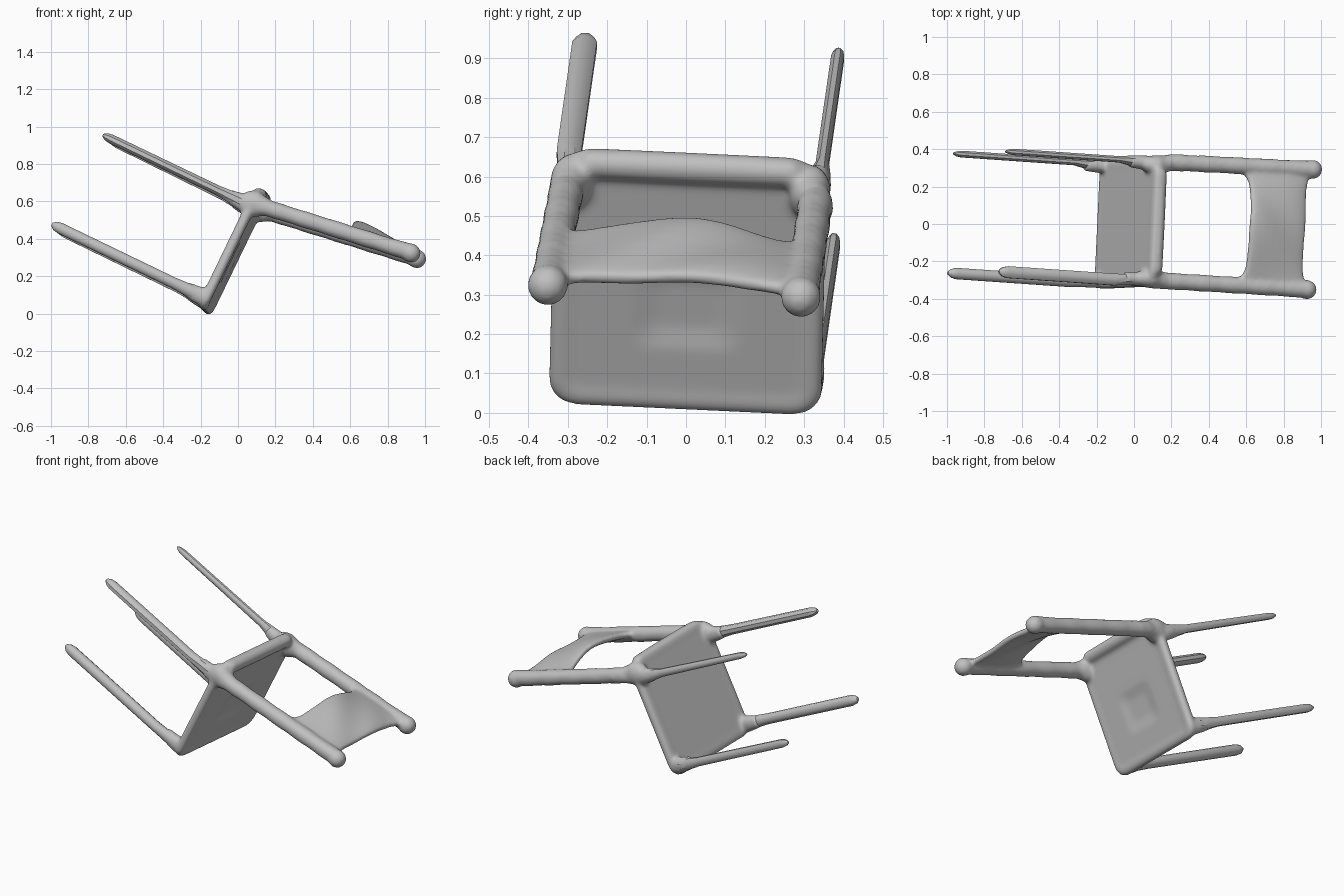
import bpy, bmesh, math
from mathutils import Matrix, Vector

if "Cube" in bpy.data.objects:
    bpy.data.objects.remove(bpy.data.objects["Cube"])

grey = bpy.data.materials.new("plain grey")
grey.diffuse_color = (0.53, 0.53, 0.53, 1)
grey.use_nodes = True
grey.node_tree.nodes["Principled BSDF"].inputs["Base Color"].default_value = grey.diffuse_color

# Tipped-over pose: local X = chair width, Y = seat depth, Z = up the chair
X = Vector((0.0467, 0.9978, -0.0467)).normalized()
Z = Vector((0.899, -0.067, -0.433))
Z = (Z - X * Z.dot(X)).normalized()
Y = Z.cross(X)
POSE = Matrix((X, Y, Z)).transposed().to_4x4()
POSE.translation = (-0.155, 0.0, 0.06)


def finish(name, bm, angle=50):
    bmesh.ops.recalc_face_normals(bm, faces=bm.faces)
    me = bpy.data.meshes.new(name)
    bm.to_mesh(me)
    bm.free()
    ob = bpy.data.objects.new(name, me)
    bpy.context.collection.objects.link(ob)
    ob.matrix_world = POSE
    me.materials.append(grey)
    bpy.ops.object.select_all(action='DESELECT')
    ob.select_set(True)
    bpy.context.view_layer.objects.active = ob
    bpy.ops.object.shade_smooth_by_angle(angle=math.radians(angle))
    return ob


def loft(name, rings, angle=50):
    """Bridge equal-length rings of points and close both ends."""
    bm = bmesh.new()
    loops = [[bm.verts.new(p) for p in ring] for ring in rings]
    n = len(loops[0])
    for a, b in zip(loops, loops[1:]):
        for i in range(n):
            j = (i + 1) % n
            bm.faces.new((a[i], a[j], b[j], b[i]))
    bm.faces.new(loops[0])
    bm.faces.new(loops[-1])
    return finish(name, bm, angle)


def tube(name, sections, sides, angle=50):
    """Sections are (x, y, z, radius x, radius y), stacked along Z."""
    rings = []
    for x, y, z, rx, ry in sections:
        rings.append([(x + rx * math.cos(2 * math.pi * (i + .5) / sides),
                       y + ry * math.sin(2 * math.pi * (i + .5) / sides), z)
                      for i in range(sides)])
    return loft(name, rings, angle)


def rounded_rect(hx, hy, r, cy, z, steps=6):
    pts = []
    for k, (sx, sy) in enumerate(((1, 1), (-1, 1), (-1, -1), (1, -1))):
        q = r * 1.5 if sy > 0 and hx > 0.2 else r
        for i in range(steps + 1):
            a = math.pi / 2 * (k + i / steps)
            pts.append((-0.002 + sx * (hx - q) + q * math.cos(a),
                        cy + sy * (hy - q) + q * math.sin(a), z))
    return pts


# Seat: rounded slab with a shallow dent in its upper face
CY = 0.304
body = [loft("seat", [rounded_rect(*s) for s in (
    (0.29, 0.302, 0.03, CY, -0.030), (0.315, 0.327, 0.045, CY, -0.032),
    (0.337, 0.349, 0.06, CY, -0.027), (0.349, 0.360, 0.07, CY, -0.008),
    (0.347, 0.358, 0.07, CY, 0.010), (0.333, 0.345, 0.06, CY, 0.023),
    (0.315, 0.327, 0.045, CY, 0.025), (0.29, 0.302, 0.03, CY, 0.020),
    (0.14, 0.12, 0.05, 0.24, 0.020), (0.075, 0.06, 0.03, 0.24, 0.009),
    (0.04, 0.03, 0.015, 0.24, 0.009))])]

# Raised bar along the rear edge of the seat
bm = bmesh.new()
bmesh.ops.create_uvsphere(bm, u_segments=16, v_segments=12, radius=0.036)
for v in bm.verts:
    z = v.co.z
    v.co = (z + (0.25 if z > 0.001 else -0.25 if z < -0.001 else 0),
            v.co.x * 1.1 + 0.628, v.co.y + 0.012)
body.append(finish("rear_seat_bar", bm))

# Legs: flared at the seat, tapered to a blunt tip (x at seat, x at tip)
for name, x0, x1, y, end, rx, ry, sides in (
        ("front_left_leg", -0.308, -0.32, 0.005, -0.92, 0.031, 0.031, 12),
        ("front_right_leg", 0.308, 0.32, 0.005, -0.92, 0.019, 0.025, 8),
        ("rear_left_leg", -0.31, -0.322, 0.553, -0.882, 0.034, 0.027, 8),
        ("rear_right_leg", 0.315, 0.322, 0.553, -0.876, 0.018, 0.019, 8)):
    secs = [(0.0, 0.030, 0.035), (-0.06, 0.034, 0.040),
            (-0.12, 0.031, 0.035), (-0.20, rx, (ry + 0.03) / 2), (end + 0.05, rx, ry),
            (end + 0.02, rx * 0.75, ry * 0.8), (end, rx * 0.3, ry * 0.3)]
    tube(name, [(x0 + (x1 - x0) * min(1, z / -0.2), y, z, a, b)
                for z, a, b in secs], sides, 40)
    # Thick root blended into the seat
    body.append(tube(name + "_root", [
        (x0, y, 0.0, 0.034, 0.044), (x0, y, -0.04, 0.038, 0.05),
        (x0, y, -0.08, 0.038, 0.044), (x0, y, -0.14, 0.033, 0.036)], 16))

for side, s in (("left", -1), ("right", 1)):
    # Swollen joint between seat, post and rear leg
    bm = bmesh.new()
    bmesh.ops.create_uvsphere(bm, u_segments=16, v_segments=12, radius=1)
    for v in bm.verts:
        v.co = (s * 0.303 + v.co.x * 0.053, 0.573 + v.co.y * 0.070, 0.005 + v.co.z * 0.080)
    body.append(finish(side + "_joint", bm))

    # Back post: flared foot, slight waviness, rounded knob on top
    def post_x(z):
        return -0.312 if s < 0 else 0.322 + 0.010 * z / 0.87
    sec = [(s * 0.303, 0.58, 0.0, 0.054, 0.066), (s * 0.306, 0.577, 0.045, 0.052, 0.058)]
    for i in range(15):
        z = 0.09 + i * 0.05
        w = 0.0455 + 0.0015 * math.sin(i * 1.9)
        sec.append((post_x(z), 0.572 + 0.128 * z / 0.87, z, w, w))
    for k in range(7):
        a = -0.5 + k * (math.pi / 2 + 0.45) / 6
        r = 0.053 * math.cos(a)
        sec.append((post_x(0.87), 0.70, 0.878 + 0.053 * math.sin(a), r, r))
    body.append(tube(side + "_back_post", sec, 16))

# Back panel: bowed sheet, widening where it meets the posts
bm = bmesh.new()
NU, NV = 28, 12


def panel_point(u, v, side):
    t = abs(u) ** 7
    lo, hi = 0.512 + 0.025 * u * u - 0.09 * t, 0.842 + 0.04 * t
    z = lo + (hi - lo) * v
    bow = (0.055 * (1 - v) + 0.012) * math.cos(u * math.pi / 2) ** 1.2
    ripple = 0.005 * math.sin(5 * u + 7 * v) * (1 - u * u)
    half = 0.009 + 0.015 * (1 - abs(2 * v - 1) ** 4) ** 0.5
    return (0.005 + u * 0.315, 0.578 + 0.147 * z + bow + ripple + side * half, z)


sheets = []
for side in (-1, 1):
    sheets.append([[bm.verts.new(panel_point(2 * i / NU - 1,
                    0.5 - 0.5 * math.cos(math.pi * j / NV), side))
                    for j in range(NV + 1)] for i in range(NU + 1)])
low, up = sheets
for i in range(NU):
    for j in range(NV):
        for g in sheets:
            bm.faces.new((g[i][j], g[i + 1][j], g[i + 1][j + 1], g[i][j + 1]))
    for j in (0, NV):
        bm.faces.new((low[i][j], low[i + 1][j], up[i + 1][j], up[i][j]))
for i in (0, NU):
    for j in range(NV):
        bm.faces.new((low[i][j], low[i][j + 1], up[i][j + 1], up[i][j]))
body.append(finish("back_panel", bm, 80))

# Fuse seat and back into one softly blended body
for ob in body:
    ob.select_set(True)
bpy.context.view_layer.objects.active = body[0]
bpy.ops.object.join()
seat = bpy.context.view_layer.objects.active
seat.name = "seat_and_back"
fuse = seat.modifiers.new("fuse", 'REMESH')
fuse.mode = 'VOXEL'
fuse.voxel_size = 0.009
fuse.use_smooth_shade = True
soft = seat.modifiers.new("soften", 'SMOOTH')
soft.factor = 0.5
soft.iterations = 14
